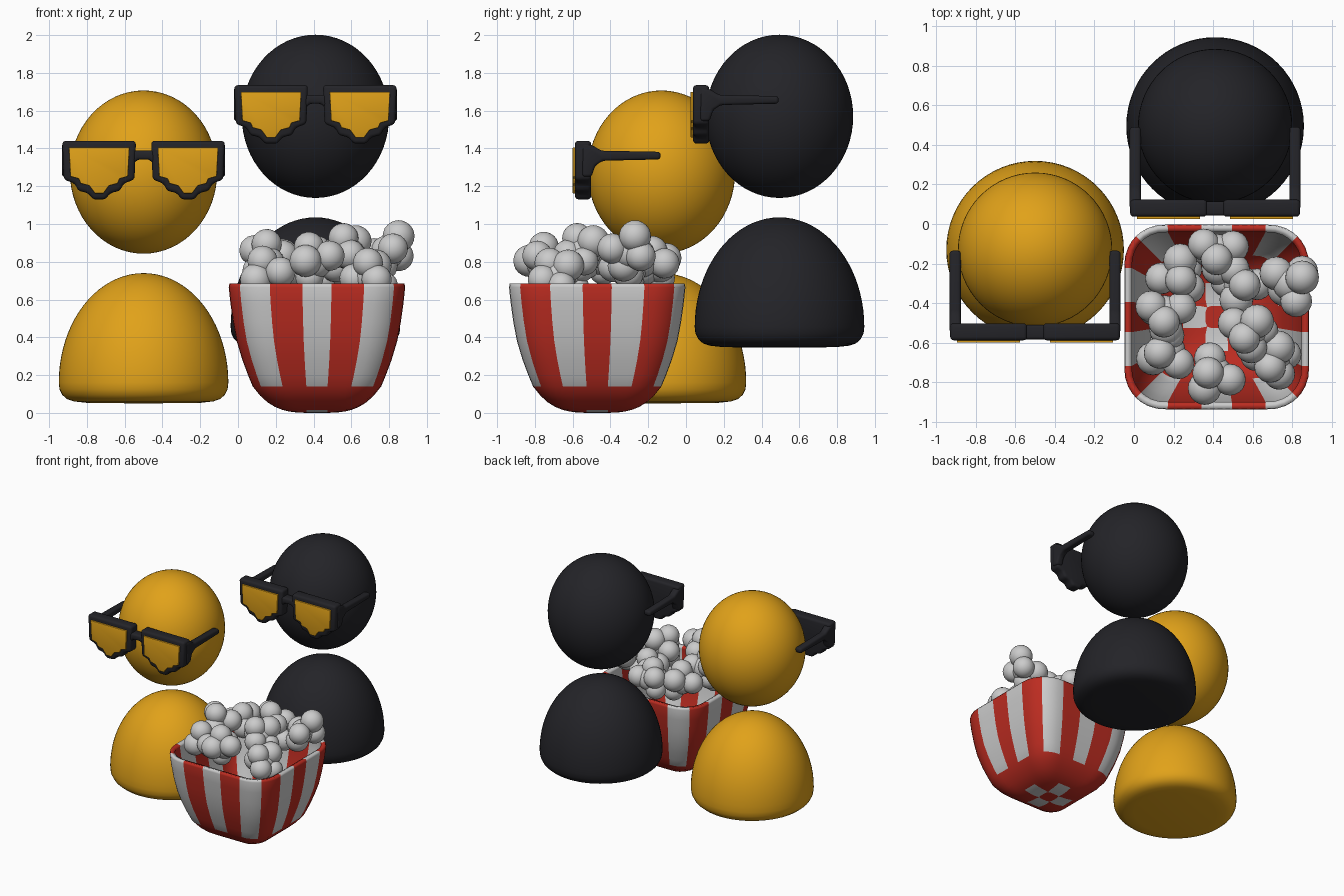
import bpy, bmesh, math, random
from mathutils import Vector, Euler, Matrix

if "Cube" in bpy.data.objects:
    bpy.data.objects.remove(bpy.data.objects["Cube"])

random.seed(4)


def mat(name, *rgb):
    m = bpy.data.materials.new(name)
    m.diffuse_color = (*rgb, 1)
    m.use_nodes = True
    m.node_tree.nodes["Principled BSDF"].inputs["Base Color"].default_value = m.diffuse_color
    return m


YELLOW = mat("yellow", 0.75, 0.36, 0.01)
BLACK = mat("black", 0.017, 0.017, 0.021)
RED = mat("red", 0.5, 0.025, 0.015)
WHITE = mat("white", 0.7, 0.7, 0.7)


def finish(bm, name, mats=(), angle=180):
    bmesh.ops.recalc_face_normals(bm, faces=bm.faces[:])
    me = bpy.data.meshes.new(name)
    bm.to_mesh(me)
    bm.free()
    for m in mats:
        me.materials.append(m)
    ob = bpy.data.objects.new(name, me)
    bpy.context.collection.objects.link(ob)
    bpy.ops.object.select_all(action='DESELECT')
    ob.select_set(True)
    bpy.context.view_layer.objects.active = ob
    bpy.ops.object.shade_smooth_by_angle(angle=math.radians(angle))
    return ob


def prism(name, pts, to3d, d0, d1, material, bevel):
    """Extrude a flat outline between two depths and round its edges."""
    bm = bmesh.new()
    a = [bm.verts.new(to3d(p, q, d0)) for p, q in pts]
    b = [bm.verts.new(to3d(p, q, d1)) for p, q in pts]
    bm.faces.new(a)
    bm.faces.new(b[::-1])
    n = len(pts)
    for i in range(n):
        j = (i + 1) % n
        bm.faces.new((a[i], b[i], b[j], a[j]))
    bmesh.ops.recalc_face_normals(bm, faces=bm.faces[:])
    if bevel:
        bmesh.ops.bevel(bm, geom=bm.edges[:], offset=bevel, segments=3,
                        profile=0.5, affect='EDGES', clamp_overlap=True)
    return finish(bm, name, [material], 40)


def lathe(name, profile, centre, material, n=64):
    bm = bmesh.new()
    vs = [bm.verts.new(Vector((r, 0, z)) + Vector(centre)) for r, z in profile]
    es = [bm.edges.new(e) for e in zip(vs, vs[1:])]
    bmesh.ops.spin(bm, geom=vs + es, cent=centre, axis=(0, 0, 1),
                   angle=2 * math.pi, steps=n, use_duplicate=False)
    bmesh.ops.remove_doubles(bm, verts=bm.verts[:], dist=0.0005)
    return finish(bm, name, [material])


# Outlines of half a rim, half a lens, the bridge and a temple arm
RIM = [(.195, 1.44), (.187, 1.235), (.13, 1.215), (.11, 1.175), (.06, 1.165), (.033, 1.13)]
LENS = [(.16, 1.405), (.152, 1.252), (.108, 1.24), (.098, 1.215), (.052, 1.203), (.022, 1.162)]
BRIDGE = [(-.06, 1.39), (-.03, 1.388), (.03, 1.388), (.06, 1.39),
          (.06, 1.31), (.03, 1.342), (-.03, 1.342), (-.06, 1.31)]
ARM = [(-.55, 1.43), (-.50, 1.42), (-.45, 1.388), (-.135, 1.382), (-.135, 1.342),
       (-.44, 1.335), (-.48, 1.31), (-.50, 1.25), (-.55, 1.25)]


def mirrored(half):
    return half + [(-x, z) for x, z in reversed(half)]


def figure(tag, offset, skin):
    ox, oy, oz = offset
    # Head
    bm = bmesh.new()
    bmesh.ops.create_uvsphere(
        bm, u_segments=64, v_segments=32, radius=1,
        matrix=Matrix.Translation((ox, oy - .13, oz + 1.275)) @ Matrix.Diagonal((.39, .39, .432, 1)))
    finish(bm, tag + "_head", [skin])
    # Dome body
    prof = [(0, .05), (.3, .053), (.37, .061), (.405, .073), (.43, .095), (.445, .125)]
    prof += [(.449 * math.cos(t), .16 + .58 * math.sin(t))
             for t in (i * math.pi / 40 for i in range(21))]
    lathe(tag + "_body", prof, (ox, oy - .13, oz), skin)
    # Glasses
    for side, s in (("left", -1), ("right", 1)):
        front = lambda x, z, d: (ox + s * .235 + x, oy + d, oz + z)
        prism(f"{tag}_{side}_rim", mirrored(RIM), front, -.588, -.502, BLACK, .018)
        prism(f"{tag}_{side}_lens", mirrored(LENS), front, -.60, -.56, YELLOW, .003)
        prism(f"{tag}_{side}_arm", ARM, lambda y, z, d: (ox + s * d, oy + y, oz + z),
              .375, .432, BLACK, .015)
    prism(tag + "_bridge", BRIDGE, lambda x, z, d: (ox + x, oy + d, oz + z),
          -.583, -.51, BLACK, .014)


figure("front", (-.5, 0, 0), YELLOW)
figure("back", (.41, .625, .295), BLACK)

# Striped bucket: rounded-square walls, five stripes per side, checked base
SUB = 4
BOUNDS = [-1, -.535, -.165, .165, .535, 1]
T = [a + (b - a) * k / SUB for a, b in zip(BOUNDS, BOUNDS[1:]) for k in range(SUB)] + [1]
WALL = [(.34, .14), (.365, .2), (.395, .28), (.425, .38), (.444, .48),
        (.458, .58), (.467, .665), (.463, .685)]
CX, CY = .418, -.47


def rounded(u, v, r=.43):
    """Push a point of the unit square onto a rounded square."""
    s = max(abs(u), abs(v))
    if s < 1e-6:
        return Vector((0, 0)), 0
    p = Vector((u / s, v / s))
    c = Vector([max(r - 1, min(1 - r, w)) for w in p])
    return c + (p - c).normalized() * r, s


def base_point(u, v):
    q, s = rounded(u, v)
    return (CX + q.x * .34 * s, CY + q.y * .34 * s, .14 * s ** 3.5)


bm = bmesh.new()
N = len(T) - 1
grid = [[bm.verts.new(base_point(u, v)) for v in T] for u in T]
for i in range(N):
    for j in range(N):
        f = bm.faces.new((grid[i][j], grid[i + 1][j], grid[i + 1][j + 1], grid[i][j + 1]))
        a, b = i // SUB, j // SUB
        f.material_index = int(0 < a < 4 and 0 < b < 4 and (a + b) % 2 == 1)
loop = ([(t, -1) for t in T[:-1]] + [(1, t) for t in T[:-1]]
        + [(-t, 1) for t in T[:-1]] + [(-1, -t) for t in T[:-1]])
rings = []
for h, z in WALL:
    qs = [rounded(u, v)[0] for u, v in loop]
    rings.append([bm.verts.new((CX + q.x * h, CY + q.y * h, z)) for q in qs])
for lo, hi in zip(rings, rings[1:]):
    for k in range(len(loop)):
        n = (k + 1) % len(loop)
        f = bm.faces.new((lo[k], lo[n], hi[n], hi[k]))
        f.material_index = int((k // SUB) % 2 == 0)
bmesh.ops.remove_doubles(bm, verts=bm.verts[:], dist=0.0005)
bucket = finish(bm, "striped_bucket", [RED, WHITE])
shell = bucket.modifiers.new("shell", 'SOLIDIFY')
shell.thickness = .035
shell.offset = -1

# Popcorn: each kernel is a cluster of puffs around a core
PUFFS = [((0, 0, 0), .09), ((.085, .01, .01), .08), ((-.06, .06, .02), .085),
         ((-.04, -.075, .01), .08), ((.01, .01, .085), .08), ((.02, .05, -.07), .075)]
KERNELS = [(.42, -.14, .78), (.155, -.45, .82), (.58, -.54, .85),
           (.41, -.76, .80), (.17, -.64, .73), (.70, -.68, .72),
           (.54, -.30, .76), (.22, -.26, .76)]


def kernel(name, centre, puffs, rot):
    bm = bmesh.new()
    for p, r in puffs:
        q = Vector(p)
        q.rotate(rot)
        bmesh.ops.create_icosphere(bm, subdivisions=3, radius=r,
                                   matrix=Matrix.Translation(q + Vector(centre)))
    finish(bm, name)


for i, c in enumerate(KERNELS):
    kernel(f"popcorn_{i + 1}", c, PUFFS,
           Euler((random.uniform(-.5, .5), random.uniform(-.5, .5), random.uniform(0, 6.28))))
# Highest kernel, hanging over the right edge
kernel("popcorn_edge", (.79, -.30, .85),
       [((0, 0, 0), .09), ((.06, .03, .085), .085), ((-.07, .05, -.01), .085),
        ((.03, -.09, .02), .08), ((.06, .06, -.02), .08), ((-.03, -.03, -.07), .085)], Euler())
